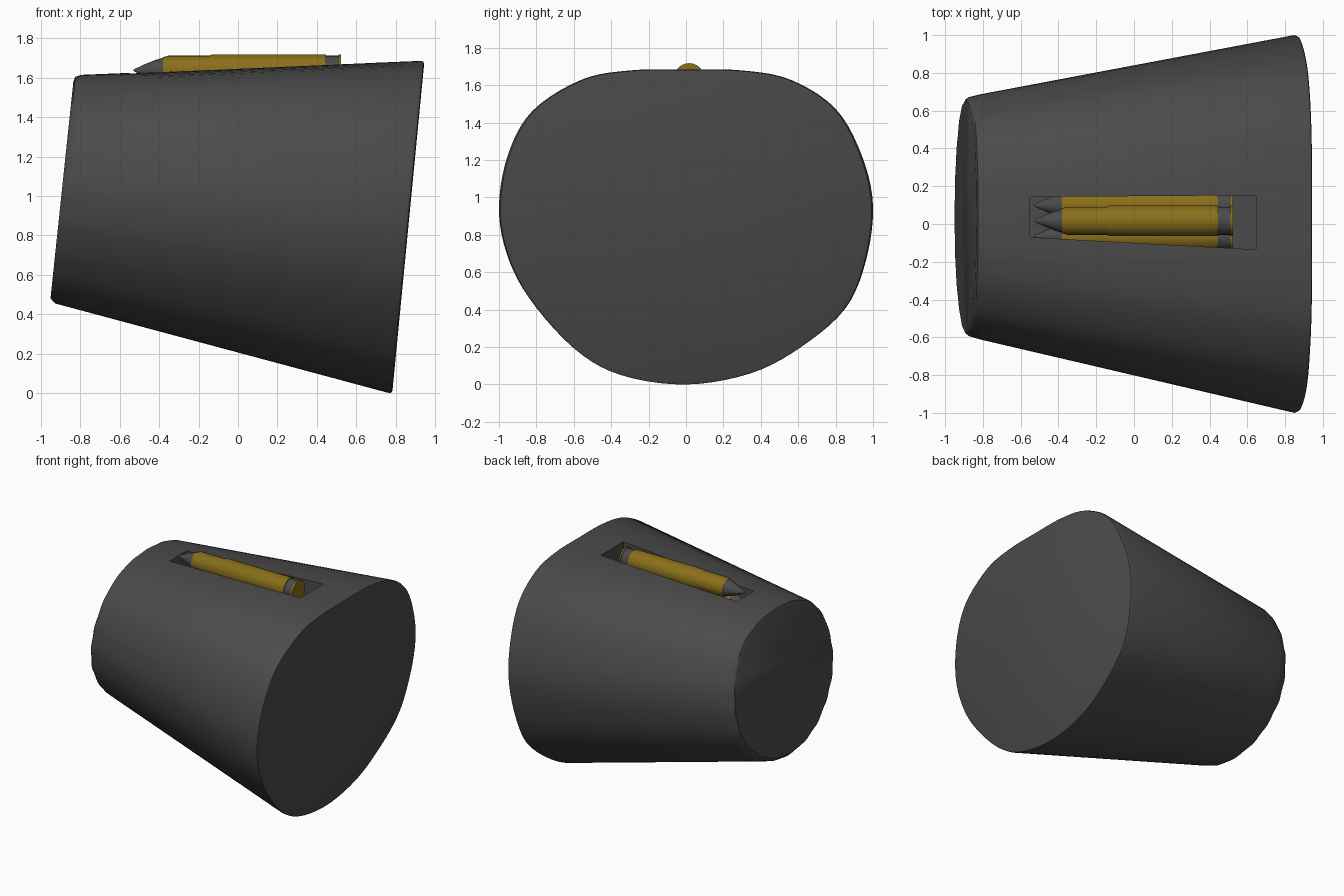
import bpy, bmesh, math
from mathutils import Vector

if "Cube" in bpy.data.objects:
    bpy.data.objects.remove(bpy.data.objects["Cube"])


def material(name, rgb):
    m = bpy.data.materials.new(name)
    m.diffuse_color = (*rgb, 1)
    m.use_nodes = True
    m.node_tree.nodes["Principled BSDF"].inputs["Base Color"].default_value = m.diffuse_color
    return m


STEEL = material("dark_grey", (0.07, 0.07, 0.07))
BRASS = material("brass", (0.25, 0.16, 0.01))


def make_object(name, bm, mats, angle=35):
    bmesh.ops.recalc_face_normals(bm, faces=bm.faces)
    me = bpy.data.meshes.new(name)
    bm.to_mesh(me)
    bm.free()
    ob = bpy.data.objects.new(name, me)
    bpy.context.collection.objects.link(ob)
    for m in mats:
        me.materials.append(m)
    if angle:
        bpy.ops.object.select_all(action='DESELECT')
        ob.select_set(True)
        bpy.context.view_layer.objects.active = ob
        bpy.ops.object.shade_smooth_by_angle(angle=math.radians(angle))
    return ob


def smooth_loop(pts, steps):
    """Closed Catmull-Rom curve through the points."""
    out, n = [], len(pts)
    for i in range(n):
        a, b, c, d = (Vector(pts[(i + k) % n]) for k in (-1, 0, 1, 2))
        for s in range(steps):
            t = s / steps
            out.append(0.5 * (2 * b + (c - a) * t + (2 * a - 5 * b + 4 * c - d) * t * t
                              + (3 * b - a - 3 * c + d) * t ** 3))
    return out


def loft(bm, rings):
    loops = [[bm.verts.new(p) for p in r] for r in rings]
    for a, b in zip(loops, loops[1:]):
        for i in range(len(a)):
            j = (i + 1) % len(a)
            bm.faces.new((a[i], a[j], b[j], b[i]))
    bm.faces.new(loops[0])
    bm.faces.new(loops[-1])


# Body: tapered drum between two tilted ends
outline = smooth_loop([(0, 1.68), (.3, 1.675), (.56, 1.625), (.8, 1.47), (.94, 1.22),
                       (1, .95), (.96, .65), (.85, .4), (.62, .2), (.35, .06), (0, 0),
                       (-.35, .05), (-.6, .19), (-.84, .46), (-.96, .7), (-1, .95),
                       (-.95, 1.23), (-.82, 1.46), (-.56, 1.625), (-.3, 1.675)], 5)


def section(bottom, top, y0, y1, roundness, wave=0.0):
    ring = []
    for p in outline:
        u, v = p.x, p.y / 0.84 - 1
        a = math.atan2(v, u)
        u += (math.cos(a) - u) * roundness
        v += (math.sin(a) - v) * roundness
        k = 1 + wave * math.cos(20 * a)
        u, t = u * k, (v * k + 1) / 2
        ring.append((bottom[0] + (top[0] - bottom[0]) * t, (y0 + y1) / 2 + u * (y1 - y0) / 2,
                     bottom[1] + (top[1] - bottom[1]) * t))
    return ring


bm = bmesh.new()
loft(bm, [section((-.95, .485), (-.835, 1.575), -.575, .655, .6, .008),
          section((-.925, .457), (-.825, 1.602), -.592, .67, .6, .004),
          section((-.84, .432), (-.795, 1.614), -.612, .687, .6),
          section((.755, .004), (.925, 1.684), -1, 1, 0),
          section((.775, 0), (.94, 1.68), -.992, .992, 0),
          section((.783, .014), (.943, 1.665), -.98, .98, 0)])
body = make_object("drum_body", bm, [STEEL], 40)

# Feed opening cut into the top
bm = bmesh.new()
plan = [(-.55, -.07), (.645, -.135), (.645, .152), (-.55, .143)]
loft(bm, [[(x, y, z) for x, y in plan] for z in (1.36, 1.9)])
cutter = make_object("opening_cutter", bm, [STEEL], 0)
cutter.hide_render = True
cutter.hide_viewport = True
cut = body.modifiers.new("opening", 'BOOLEAN')
cut.operation = 'DIFFERENCE'
cut.solver = 'EXACT'
cut.object = cutter

# Cartridges: turned profile of (x, radius), grey tip and groove, brass case
profile = [(-.53, .004), (-.47, .032), (-.42, .052), (-.38, .064), (-.38, .066),
           (-.355, .074), (-.145, .074), (-.13, .081), (.445, .081), (.445, .074),
           (.51, .074), (.51, .081), (.523, .081)]
GREY_BANDS = {0, 1, 2, 9}
SIDES = 24


def cartridge(name, y, z):
    bm = bmesh.new()
    loft(bm, [[(x, y + r * math.cos(2 * math.pi * i / SIDES),
                z + r * math.sin(2 * math.pi * i / SIDES)) for i in range(SIDES)]
              for x, r in profile])
    for i, f in enumerate(bm.faces):
        band = i // SIDES
        f.material_index = 0 if band in GREY_BANDS or i == len(bm.faces) - 2 else 1
    make_object(name, bm, [STEEL, BRASS], 30)


cartridge("cartridge_top", .017, 1.637)
cartridge("cartridge_lower_left", .099, 1.495)
cartridge("cartridge_lower_right", -.065, 1.495)
